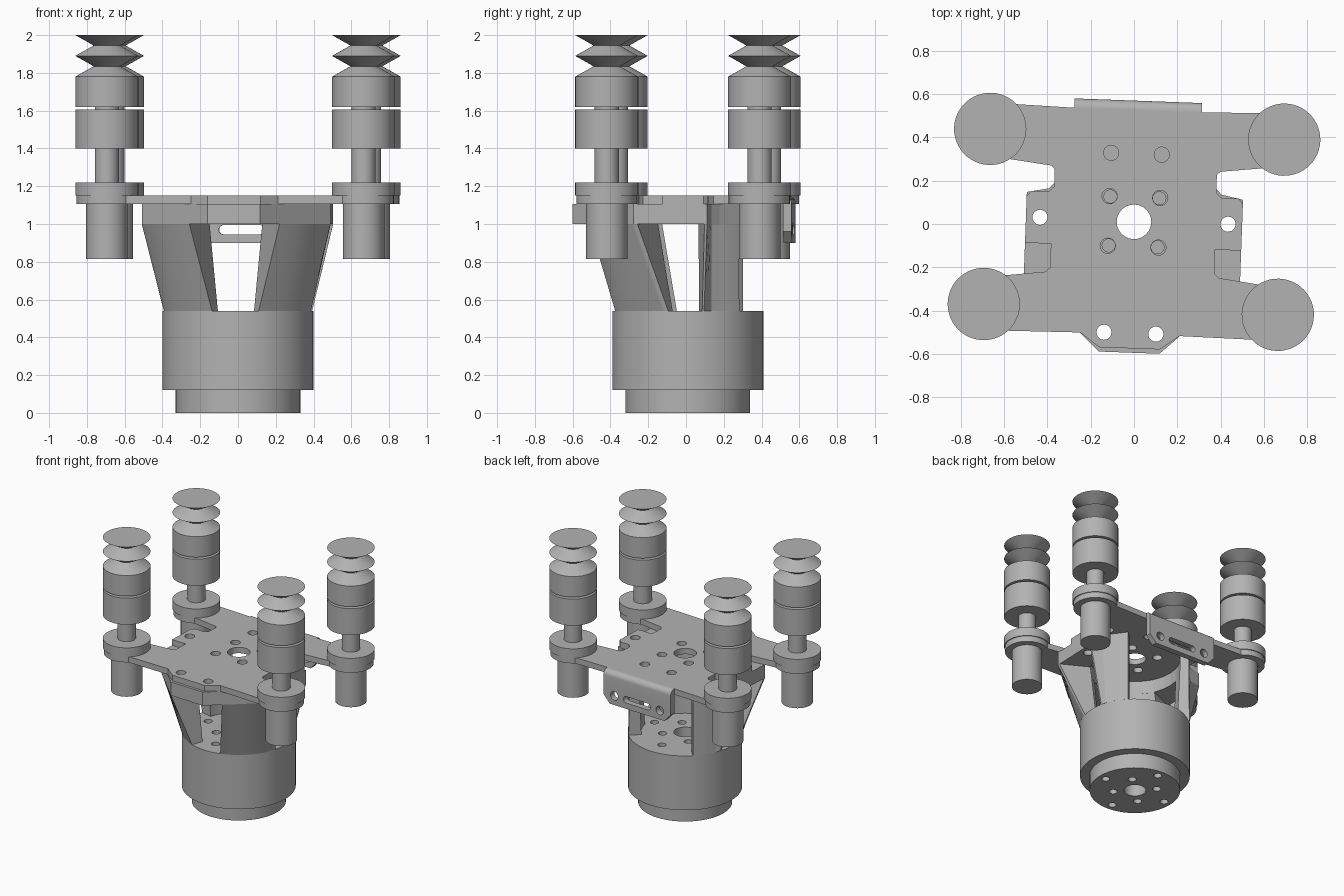
import bpy, bmesh, math
from mathutils import Vector, Matrix

cube = bpy.data.objects.get("Cube")
if cube:
    bpy.data.objects.remove(cube, do_unlink=True)

grey = bpy.data.materials.new("plain grey")
grey.use_nodes = True
grey.diffuse_color = (0.45, 0.45, 0.45, 1)
grey.node_tree.nodes["Principled BSDF"].inputs["Base Color"].default_value = (0.45, 0.45, 0.45, 1)

# The whole assembly is turned slightly about the vertical axis
TURN = Matrix.Translation((0, 0.01, 0)) @ Matrix.Rotation(math.radians(-2.1), 4, 'Z')


def finish(bm, name):
    bmesh.ops.recalc_face_normals(bm, faces=bm.faces)
    bm.transform(TURN)
    mesh = bpy.data.meshes.new(name)
    bm.to_mesh(mesh)
    bm.free()
    mesh.materials.append(grey)
    ob = bpy.data.objects.new(name, mesh)
    bpy.context.collection.objects.link(ob)
    return ob


def activate(ob):
    bpy.ops.object.select_all(action='DESELECT')
    ob.select_set(True)
    bpy.context.view_layer.objects.active = ob


def smooth(ob):
    activate(ob)
    bpy.ops.object.shade_smooth_by_angle(angle=math.radians(30))


def add_prism(bm, outline, low, high, axis='Z'):
    """Extrude an outline along z, or an x-z outline along y."""
    def place(p, h):
        return (p[0], p[1], h) if axis == 'Z' else (p[0], h, p[1])
    a = [bm.verts.new(place(p, low)) for p in outline]
    b = [bm.verts.new(place(p, high)) for p in outline]
    bm.faces.new(a)
    bm.faces.new(b)
    for i in range(len(a)):
        j = (i + 1) % len(a)
        bm.faces.new((a[i], a[j], b[j], b[i]))


def disc(x, y, r, n=32):
    return [(x + r * math.cos(math.tau * i / n), y + r * math.sin(math.tau * i / n)) for i in range(n)]


def add_lathe(bm, profile, x=0, y=0, n=48, closed=False):
    rings = []
    for r, z in profile:
        rings.append([bm.verts.new((px, py, z)) for px, py in disc(x, y, r, n)])
    if closed:
        rings.append(rings[0])
    else:
        bm.faces.new(rings[0])
        bm.faces.new(rings[-1])
    for a, b in zip(rings, rings[1:]):
        for i in range(n):
            j = (i + 1) % n
            bm.faces.new((a[i], a[j], b[j], b[i]))


def cut(ob, cutter):
    cutter.hide_render = True
    mod = ob.modifiers.new("holes", 'BOOLEAN')
    mod.operation = 'DIFFERENCE'
    mod.solver = 'EXACT'
    mod.object = cutter
    activate(ob)
    bpy.ops.object.modifier_apply(modifier=mod.name)
    bpy.data.objects.remove(cutter, do_unlink=True)


def drill(ob, holes, low, high, axis='Z'):
    bm = bmesh.new()
    for x, y, r in holes:
        add_prism(bm, disc(x, y, r, 24), low, high, axis)
    cut(ob, finish(bm, "drill"))


# Stepped base with a bore and blind bolt holes
bm = bmesh.new()
add_lathe(bm, [(0.08, 0), (0.33, 0), (0.33, 0.12), (0.4, 0.12), (0.4, 0.54), (0.08, 0.54)],
          n=64, closed=True)
base = finish(bm, "base")
bolts = []
for k in range(4):
    a = k * math.pi / 2
    bolts.append((0.27 * math.cos(a), 0.27 * math.sin(a), 0.03))
    a += math.pi / 4
    bolts.append((0.16 * math.cos(a), 0.16 * math.sin(a), 0.03))
drill(base, bolts, -0.05, 0.1)
drill(base, bolts, 0.44, 0.6)
smooth(base)

# Outline of the upper frame, right half from front to back
half = [(0.14, -0.605), (0.5, -0.27), (0.5, 0.12), (0.4, 0.14), (0.36, 0.18), (0.28, 0.28)]
frame_outline = half + [(-x, y) for x, y in reversed(half)]


def frame_radius(angle):
    d = Vector((math.cos(angle), math.sin(angle)))
    for i, p in enumerate(frame_outline):
        p = Vector(p)
        e = Vector(frame_outline[(i + 1) % len(frame_outline)]) - p
        den = d.x * e.y - d.y * e.x
        if abs(den) < 1e-9:
            continue
        t = (p.x * e.y - p.y * e.x) / den
        s = (p.x * d.y - p.y * d.x) / den
        if t > 0 and -1e-6 <= s <= 1 + 1e-6:
            return t
    return 0.4


def add_sector(bm, top, bottom, low, high, round_foot):
    """Curved wall between two angles, from a round or framed foot to the frame outline."""
    t0, t1 = top
    steps = {i / 24 for i in range(25)}
    for x, y in frame_outline:
        for turn in (-360, 0):
            t = (math.degrees(math.atan2(y, x)) + turn - t0) / (t1 - t0)
            if 0 < t < 1:
                steps.add(t)
    sections = []
    for t in sorted(steps):
        a = math.radians(t0 + t * (t1 - t0))
        b = math.radians(bottom[0] + t * (bottom[1] - bottom[0]))
        out_low, in_low = (0.4, 0.31) if round_foot else (frame_radius(b), 0.33)
        pts = [(out_low, b, low), (frame_radius(a), a, high), (0.33, a, high), (in_low, b, low)]
        sections.append([bm.verts.new((r * math.cos(q), r * math.sin(q), z)) for r, q, z in pts])
    bm.faces.new(sections[0])
    bm.faces.new(sections[-1])
    for s, u in zip(sections, sections[1:]):
        for i in range(4):
            j = (i + 1) % 4
            bm.faces.new((s[i], s[j], u[j], u[i]))


# Four flared legs
for name, top, bottom in (("front_leg", (-65, -26.5), (-72, -13)), ("back_leg", (12, 45), (13, 45))):
    for side in ("left", "right"):
        if side == "right":
            top, bottom = [tuple(180 - a for a in reversed(r)) for r in (top, bottom)]
        bm = bmesh.new()
        add_sector(bm, top, bottom, 0.54, 1.0, True)
        smooth(finish(bm, side + "_" + name))

# Upper frame joining the legs, open at the back
bm = bmesh.new()
add_sector(bm, (-225, 45), (-225, 45), 1.0, 1.105, False)
frame = finish(bm, "upper_frame")
mounts = [(s * x, y, 0.035) for s in (-1, 1) for x, y in ((0.435, 0.005), (0.12, -0.515))]
drill(frame, mounts, 0.95, 1.2)

# Mounting plate with four arms and two ears
half = [(0.14, -0.585), (0.23, -0.52), (0.62, -0.525), (0.7, -0.4), (0.62, -0.273),
        (0.4, -0.245), (0.38, -0.225), (0.38, -0.115), (0.5, -0.115), (0.5, 0.1),
        (0.48, 0.125), (0.4, 0.125), (0.375, 0.15), (0.375, 0.23), (0.39, 0.246),
        (0.62, 0.273), (0.7, 0.4), (0.62, 0.525), (0.295, 0.517)]
bm = bmesh.new()
add_prism(bm, half + [(-x, y) for x, y in reversed(half)], 1.105, 1.15)
plate = finish(bm, "mounting_plate")
small = [(s * 0.117, y, 0.035) for s in (-1, 1) for y in (-0.115, 0.115, 0.315)]
drill(plate, mounts + small + [(0, 0, 0.08)], 1.05, 1.2)
smooth(plate)

# Folded back bracket with a slot and two holes
bm = bmesh.new()
add_prism(bm, [(-0.295, 1.15), (-0.295, 0.96), (-0.24, 0.9), (0.24, 0.9), (0.295, 0.96), (0.295, 1.15)],
          0.515, 0.56, 'Y')
fold = [e for e in bm.edges if all(v.co.z > 1.14 and v.co.y > 0.55 for v in e.verts)]
bmesh.ops.bevel(bm, geom=fold, offset=0.04, segments=6, profile=0.5, affect='EDGES')
bracket = finish(bm, "back_bracket")
drill(bracket, [(-0.2, 0.97, 0.033), (0.2, 0.97, 0.033)], 0.45, 0.65, 'Y')
slot = [(x + math.copysign(0.095, x), z) for x, z in disc(0, 0.97, 0.025, 26)]
bm = bmesh.new()
add_prism(bm, slot, 0.45, 0.65, 'Y')
cut(bracket, finish(bm, "slot_cutter"))
smooth(bracket)

# Suction units: post under the arm, collar, stem, two drums and bellows
R, NECK = 0.167, 0.064
unit = [(0.11, 0.815), (0.11, 1.105), (0.16, 1.105), (0.16, 1.15), (R, 1.15), (R, 1.22),
        (NECK, 1.22), (NECK, 1.4), (R, 1.4), (R, 1.605), (NECK, 1.605), (NECK, 1.62),
        (R, 1.62), (R, 1.78), (0.07, 1.835), (R, 1.89), (0.07, 1.945), (R, 2.0)]
for end, y in (("front", -0.405), ("back", 0.405)):
    for side, x in (("left", 0.68), ("right", -0.68)):
        bm = bmesh.new()
        add_lathe(bm, unit, x, y)
        smooth(finish(bm, f"{end}_{side}_suction_unit"))
